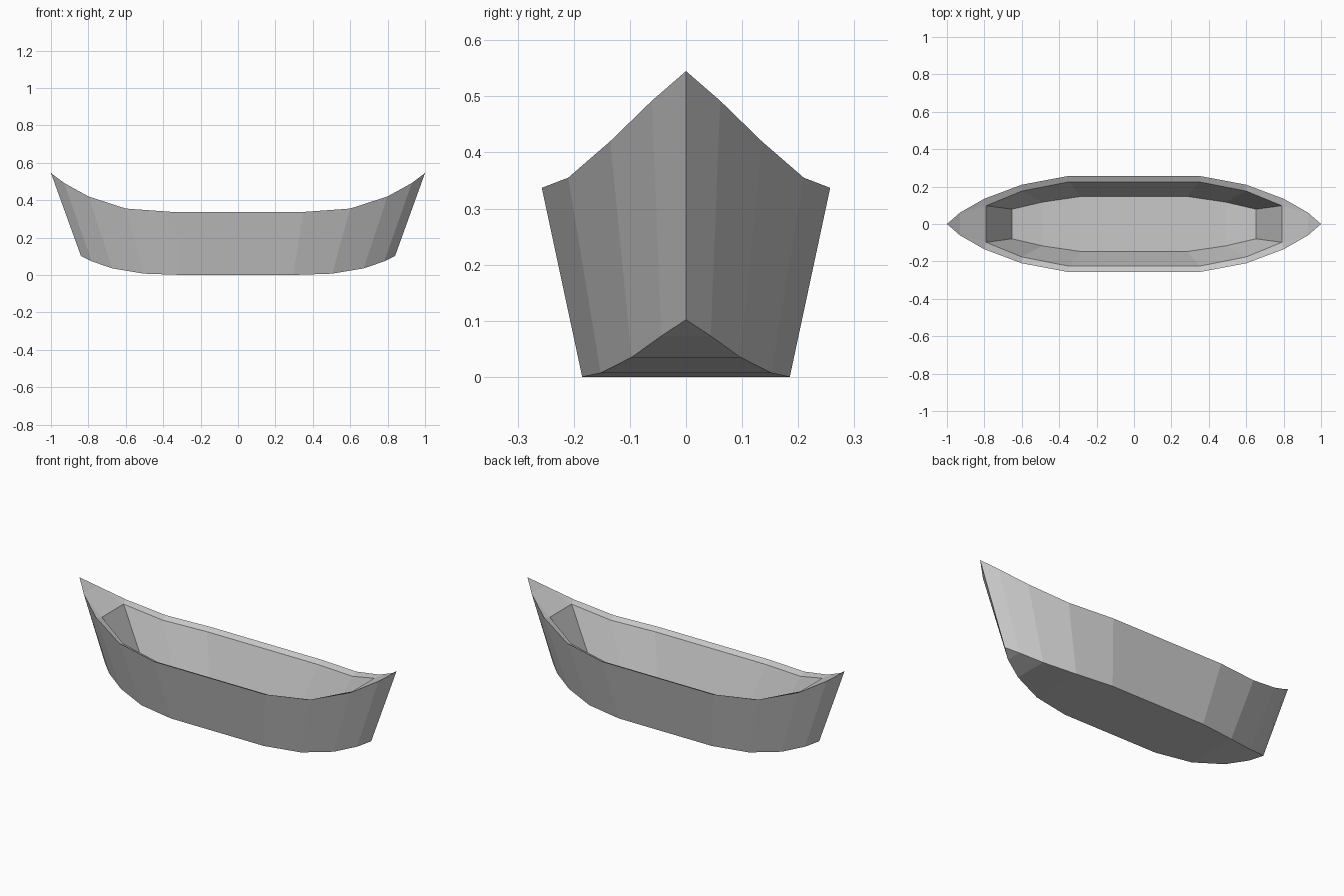
import bpy, bmesh

if "Cube" in bpy.data.objects:
    bpy.data.objects.remove(bpy.data.objects["Cube"])

# One flat grey for the whole boat
grey = bpy.data.materials.new("plain grey")
grey.diffuse_color = (0.58, 0.58, 0.58, 1)
grey.use_nodes = True
grey.node_tree.nodes["Principled BSDF"].inputs["Base Color"].default_value = grey.diffuse_color

# Half-profiles from midship to tip: x, half width, height
GUNWALE = [(.35, .257, .337), (.6, .21, .355), (.8, .135, .42), (.93, .061, .492), (1, 0, .545)]
KEEL = [(.294, .185, 0), (.504, .152, .007), (.672, .097, .035), (.782, .044, .073), (.84, 0, .102)]
RIM = [(.35, .225, .322), (.6, .176, .341), (.79, .098, .411)]
FLOOR = [(.285, .147, .085), (.49, .117, .09), (.652, .079, .112)]

bm = bmesh.new()
cache = {}


def v(p, sx, sy):
    co = (p[0] * sx, p[1] * sy, p[2])
    key = tuple(round(c, 4) + 0.0 for c in co)
    if key not in cache:
        cache[key] = bm.verts.new(co)
    return cache[key]


def face(verts):
    verts = list(dict.fromkeys(verts))
    if len(verts) > 2:
        bm.faces.new(verts)


# Walls and rim: strips between two profiles, plus the straight middle
for a, b in ((GUNWALE, KEEL), (RIM, FLOOR), (GUNWALE[:3], RIM)):
    for sy in (1, -1):
        face([v(a[0], -1, sy), v(a[0], 1, sy), v(b[0], 1, sy), v(b[0], -1, sy)])
        for sx in (1, -1):
            for i in range(len(a) - 1):
                face([v(a[i], sx, sy), v(a[i + 1], sx, sy), v(b[i + 1], sx, sy), v(b[i], sx, sy)])

# Bottom and inside floor: strips straight across the boat
for p in (KEEL, FLOOR):
    face([v(p[0], -1, 1), v(p[0], 1, 1), v(p[0], 1, -1), v(p[0], -1, -1)])
    for sx in (1, -1):
        for i in range(len(p) - 1):
            face([v(p[i], sx, 1), v(p[i + 1], sx, 1), v(p[i + 1], sx, -1), v(p[i], sx, -1)])

# End decks and inner bulkheads
for sx in (1, -1):
    face([v(GUNWALE[4], sx, 1), v(GUNWALE[3], sx, 1), v(GUNWALE[3], sx, -1)])
    face([v(GUNWALE[3], sx, 1), v(RIM[2], sx, 1), v(RIM[2], sx, -1), v(GUNWALE[3], sx, -1)])
    face([v(RIM[2], sx, 1), v(FLOOR[2], sx, 1), v(FLOOR[2], sx, -1), v(RIM[2], sx, -1)])
    for sy in (1, -1):
        face([v(GUNWALE[3], sx, sy), v(GUNWALE[2], sx, sy), v(RIM[2], sx, sy)])

bmesh.ops.recalc_face_normals(bm, faces=bm.faces)
me = bpy.data.meshes.new("boat_hull")
bm.to_mesh(me)
bm.free()
me.materials.append(grey)
hull = bpy.data.objects.new("boat_hull", me)
bpy.context.collection.objects.link(hull)
